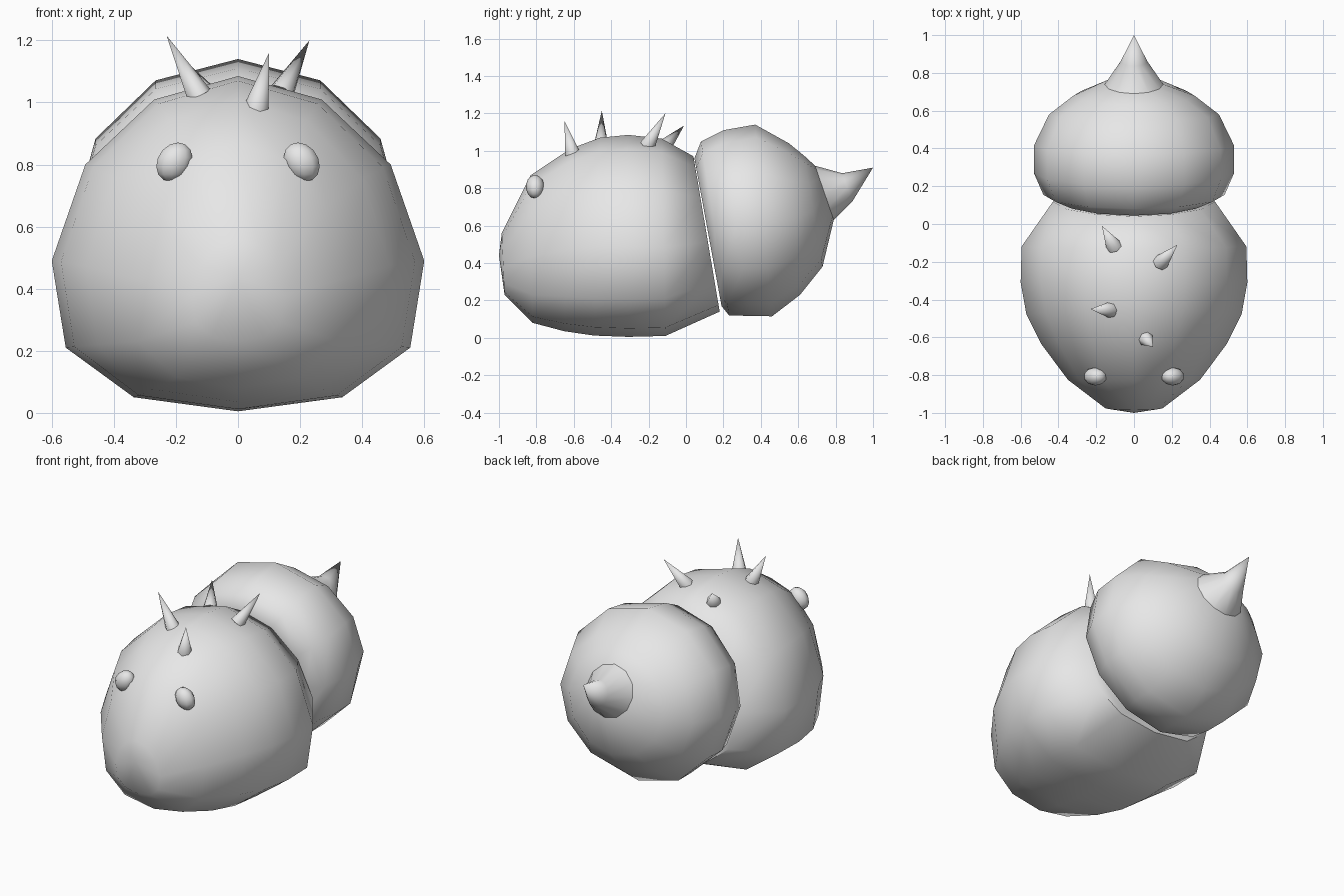
import bpy, bmesh, math
from mathutils import Vector

if "Cube" in bpy.data.objects:
    bpy.data.objects.remove(bpy.data.objects["Cube"])

grey = bpy.data.materials.new("plain grey")
grey.diffuse_color = (0.8, 0.8, 0.8, 1)
grey.use_nodes = True
grey.node_tree.nodes["Principled BSDF"].inputs["Base Color"].default_value = grey.diffuse_color


def finish(name, bm, angle):
    bmesh.ops.recalc_face_normals(bm, faces=bm.faces)
    me = bpy.data.meshes.new(name)
    bm.to_mesh(me)
    bm.free()
    me.materials.append(grey)
    me.shade_smooth()
    me.set_sharp_from_angle(angle=math.radians(angle))
    ob = bpy.data.objects.new(name, me)
    bpy.context.collection.objects.link(ob)
    return ob


def loft(name, rings, half, start=None, end=None, angle=60):
    """rings: (top y, top z, bottom y, bottom z, half width); half: (x, height) from 0 to 1."""
    section = half + [(-x, t) for x, t in half[-2:0:-1]]
    bm = bmesh.new()
    loops = [[bm.verts.new((w * x, by + (ty - by) * t, bz + (tz - bz) * t))
              for x, t in section] for ty, tz, by, bz, w in rings]
    n = len(section)
    for a, b in zip(loops, loops[1:]):
        for i in range(n):
            j = (i + 1) % n
            bm.faces.new((a[i], a[j], b[j], b[i]))
    for tip, loop in ((start, loops[0]), (end, loops[-1])):
        if tip:
            v = bm.verts.new(tip)
            for i in range(n):
                bm.faces.new((loop[i], loop[(i + 1) % n], v))
        else:
            bm.faces.new(loop)
    return finish(name, bm, angle)


# Front body: pear-shaped twelve-sided sections, pointed at the nose
pear = [(0, 0), (.56, .042), (.925, .19), (1, .449), (.82, .736), (.45, .93), (0, 1)]
loft("front_body", [
    (-.985, .56, -.97, .23, .15),
    (-.83, .87, -.82, .08, .35),
    (-.62, 1.01, -.65, .035, .49),
    (-.46, 1.07, -.49, .012, .57),
    (-.31, 1.085, -.31, .005, .6),
    (-.13, 1.065, -.11, .01, .595),
    (.04, .97, .18, .14, .43),
], pear, start=(0, -1, .44))

# Rear body: rounder sections tilted backwards
circle = [(math.sin(math.pi * i / 6), .5 - .5 * math.cos(math.pi * i / 6)) for i in range(7)]
loft("rear_body", [
    (.045, .96, .19, .17, .38),
    (.08, 1.05, .23, .12, .48),
    (.2, 1.11, .34, .117, .53),
    (.37, 1.14, .46, .115, .53),
    (.55, 1.04, .61, .23, .45),
    (.63, .975, .73, .38, .32),
    (.69, .92, .79, .63, .155),
], circle)

# Tail spike, curving up to its point
loft("tail_spike", [
    (.69, .92, .79, .63, .155),
    (.835, .88, .89, .73, .07),
], circle, end=(0, 1, .91))

# Eyes
for side, label in ((-1, "left"), (1, "right")):
    bm = bmesh.new()
    bmesh.ops.create_uvsphere(bm, u_segments=10, v_segments=7, radius=1)
    for v in bm.verts:
        x, y, z = v.co
        v.co = (side * (.205 + .06 * x - .012 * z), -.807 + .049 * y, .808 + .063 * z)
    finish(label + "_eye", bm, 60)

# Back spikes: base centre and tip
spikes = [((-.125, -.455, 1.02), (-.23, -.45, 1.215)),
          ((.06, -.605, .98), (.1, -.65, 1.16)),
          ((.14, -.205, 1.03), (.23, -.11, 1.2)),
          ((-.105, -.12, 1.02), (-.17, -.01, 1.135))]
for k, (base, tip) in enumerate(spikes):
    base, tip = Vector(base), Vector(tip)
    axis = tip - base
    bm = bmesh.new()
    bmesh.ops.create_cone(bm, cap_ends=True, segments=7, radius1=.043, radius2=0,
                          depth=axis.length)
    bmesh.ops.remove_doubles(bm, verts=bm.verts, dist=1e-5)
    turn = axis.to_track_quat('Z', 'Y')
    for v in bm.verts:
        v.co = turn @ v.co + (base + tip) / 2
    finish("back_spike_%d" % (k + 1), bm, 65)
